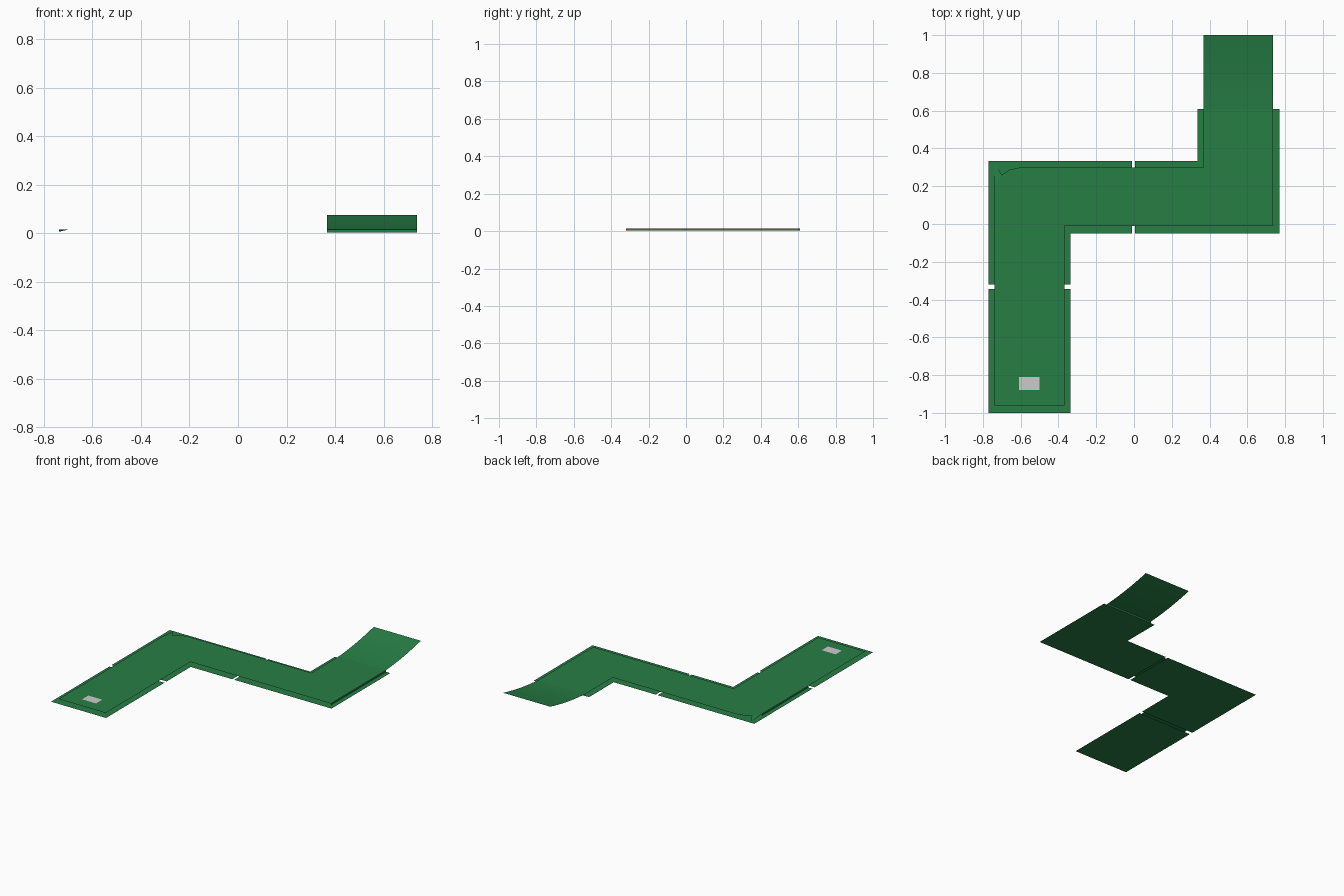
import bpy

if "Cube" in bpy.data.objects:
    bpy.data.objects.remove(bpy.data.objects["Cube"])

green = bpy.data.materials.new("turf_green")
green.diffuse_color = (0.02, 0.21, 0.06, 1)
green.use_nodes = True
green.node_tree.nodes["Principled BSDF"].inputs["Base Color"].default_value = green.diffuse_color


def sheet(name, verts, faces, mat=green):
    """Thin open surface made from a few corner points."""
    me = bpy.data.meshes.new(name)
    me.from_pydata(verts, [], faces)
    if mat:
        me.materials.append(mat)
    ob = bpy.data.objects.new(name, me)
    bpy.context.collection.objects.link(ob)
    return ob


def flat(name, outline, z, mat=green):
    return sheet(name, [(x, y, z) for x, y in outline], [range(len(outline))], mat)


def rect(x0, x1, y0, y1):
    return [(x0, y0), (x1, y0), (x1, y1), (x0, y1)]


BASE, TOP = 0.003, 0.015

# Base plates: three separate pieces with narrow gaps, forming the rims
flat("base_plate_start", rect(-0.77, -0.337, -1.0, -0.345), BASE)
flat("base_plate_corner", [(-0.77, -0.32), (-0.337, -0.32), (-0.337, -0.05),
                           (-0.01, -0.05), (-0.01, 0.333), (-0.77, 0.333)], BASE)
flat("base_plate_end", [(0.005, -0.05), (0.77, -0.05), (0.77, 0.61),
                        (0.335, 0.61), (0.335, 0.333), (0.005, 0.333)], BASE)

# Raised lane surface, continuous over all plates
flat("lane", [(-0.738, -0.96), (-0.368, -0.96), (-0.368, -0.01), (0.737, -0.01),
              (0.737, 0.61), (0.367, 0.61), (0.367, 0.30), (-0.60, 0.30),
              (-0.66, 0.287), (-0.70, 0.26), (-0.738, 0.20)], TOP)
# Dented corner of the lane
sheet("lane_corner_fold", [(-0.738, 0.20, TOP), (-0.70, 0.26, TOP),
                           (-0.738, 0.325, 0.006)], [(0, 1, 2)])

# Low edge walls along the outer lane sides and under the ramp lip
for name, a, b in (("edge_wall_left", (-0.738, 0.20), (-0.738, -0.32)),
                   ("edge_wall_right", (0.737, -0.01), (0.737, 0.61)),
                   ("ramp_lip", (0.367, 0.61), (0.737, 0.61))):
    sheet(name, [(*a, BASE), (*b, BASE), (*b, TOP), (*a, TOP)], [(0, 1, 2, 3)])

# Curved ramp at the far end
N = 8
verts = []
for i in range(N + 1):
    t = i / N
    z = TOP + 0.06 * (0.45 * t + 0.55 * t * t)
    verts += [(0.367, 0.61 + 0.39 * t, z), (0.737, 0.61 + 0.39 * t, z)]
ramp = sheet("ramp", verts, [(2*i, 2*i+1, 2*i+3, 2*i+2) for i in range(N)])
for p in ramp.data.polygons:
    p.use_smooth = True

# Starting mat, and the small patch under the end plate
flat("start_mat", rect(-0.61, -0.50, -0.88, -0.81), TOP + 0.002, None)
flat("underside_patch", rect(0.48, 0.59, 0.42, 0.49), 0.0)
